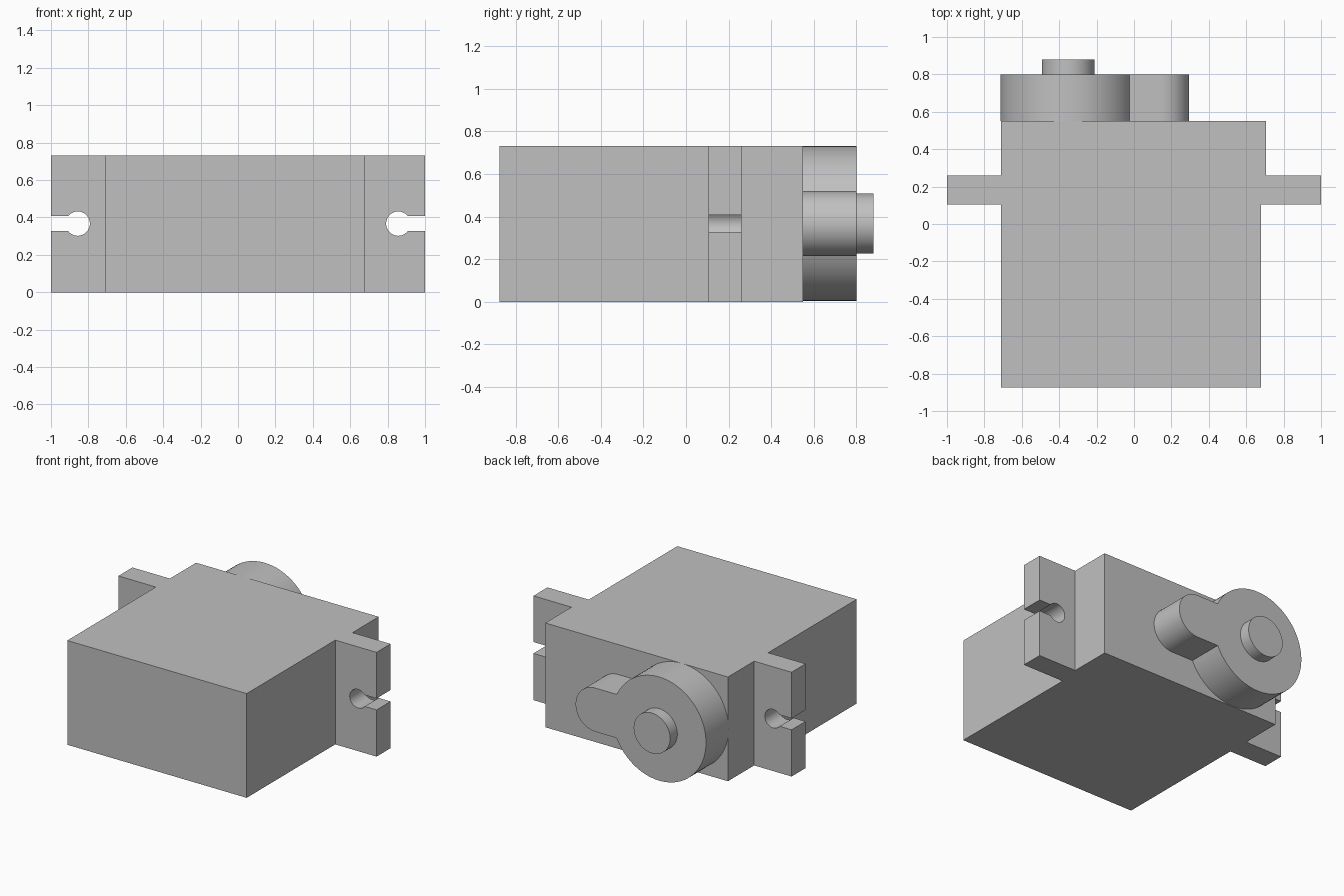
import bpy, bmesh
from math import asin, cos, sin, pi
from mathutils import Vector

cube = bpy.data.objects.get("Cube")
if cube:
    bpy.data.objects.remove(cube, do_unlink=True)

grey = bpy.data.materials.new("light grey plastic")
grey.use_nodes = True
colour = (0.53, 0.53, 0.53, 1)
grey.diffuse_color = colour
grey.node_tree.nodes["Principled BSDF"].inputs["Base Color"].default_value = colour

MID = 0.367       # height of the shaft axis and the mounting slots
HEIGHT = 0.73


def prism(name, outline, offset, smooth=False):
    """Extrude a closed 3D outline by a vector into a solid object."""
    bm = bmesh.new()
    base = bm.faces.new([bm.verts.new(p) for p in outline])
    new = bmesh.ops.extrude_face_region(bm, geom=[base])["geom"]
    bmesh.ops.translate(bm, vec=Vector(offset),
                        verts=[v for v in new if isinstance(v, bmesh.types.BMVert)])
    bmesh.ops.recalc_face_normals(bm, faces=bm.faces)
    mesh = bpy.data.meshes.new(name)
    bm.to_mesh(mesh)
    bm.free()
    mesh.materials.append(grey)
    obj = bpy.data.objects.new(name, mesh)
    bpy.context.collection.objects.link(obj)
    if smooth:
        activate(obj)
        bpy.ops.object.shade_smooth_by_angle(angle=pi / 6)
    return obj


def activate(obj):
    bpy.ops.object.select_all(action="DESELECT")
    obj.select_set(True)
    bpy.context.view_layer.objects.active = obj


def arc(x, r, start, end, steps, y):
    """Points of an arc in the XZ plane at the shaft height."""
    angles = [start + (end - start) * i / steps for i in range(steps + 1)]
    return [(x + r * cos(a), y, MID + r * sin(a)) for a in angles]


# Case with mounting ears, drawn from above
plan = [(-0.71, -0.875), (0.68, -0.875), (0.68, 0.105), (1, 0.105), (1, 0.26),
        (0.705, 0.26), (0.705, 0.55), (-0.71, 0.55), (-0.71, 0.26), (-1, 0.26),
        (-1, 0.105), (-0.71, 0.105)]
case = prism("servo_case", [(x, y, 0) for x, y in plan], (0, 0, HEIGHT))

# Keyhole slots cut through both ears
hole_r, half_slot = 0.065, 0.04
mouth = asin(half_slot / hole_r)
for side in (-1, 1):
    keyhole = arc(0.857, hole_r, mouth, 2 * pi - mouth, 40, 0)
    keyhole += [(1.1, 0, MID - half_slot), (1.1, 0, MID + half_slot)]
    cutter = prism("slot_cutter", [(side * x, y, z) for x, y, z in keyhole], (0, 0.4, 0))
    cutter.hide_render = True
    cut = case.modifiers.new("slot", "BOOLEAN")
    cut.operation, cut.solver, cut.object = "DIFFERENCE", "EXACT", cutter
    activate(case)
    bpy.ops.object.modifier_apply(modifier=cut.name)
    bpy.data.objects.remove(cutter, do_unlink=True)
activate(case)
bpy.ops.object.shade_smooth_by_angle(angle=pi / 6)

# Round gear housing with a narrower rounded lobe
hub_x, hub_r, lobe_r = -0.352, 0.363, 0.153
join = asin(lobe_r / hub_r)
housing = arc(hub_x, hub_r, join, 2 * pi - join, 72, 0.55)
housing += arc(0.142, lobe_r, -pi / 2, pi / 2, 36, 0.55)
prism("gear_housing", housing, (0, 0.25, 0), smooth=True)

# Output shaft
prism("output_shaft", arc(hub_x, 0.141, 0, 2 * pi * 63 / 64, 63, 0.8),
      (0, 0.08, 0), smooth=True)
